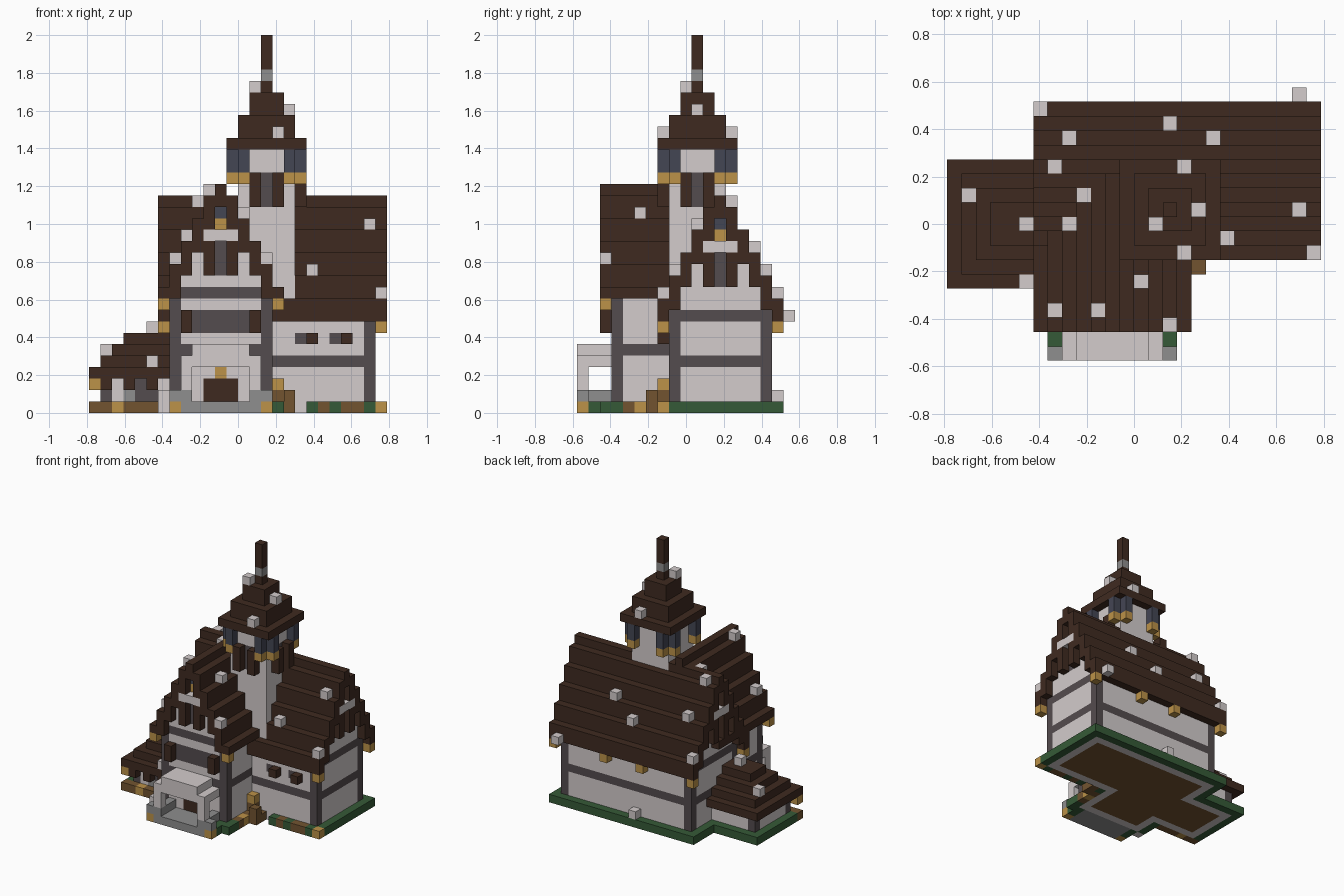
import bpy
import bmesh
from mathutils import Vector

default_cube = bpy.data.objects.get("Cube")
if default_cube:
    bpy.data.objects.remove(default_cube, do_unlink=True)

UNIT = 2 / 33
ORIGIN = Vector((13, 9.5, 0))
PALETTE = {
    "roof_brown": (63, 42, 32), "plaster": (211, 204, 204),
    "dark_timber": (84, 76, 78), "lantern_gold": (188, 146, 72),
    "moss_green": (53, 90, 55), "stone_grey": (142, 142, 142),
    "slate_blue": (68, 70, 84), "planks_tan": (114, 84, 48),
}
cells = {}


def make_material(name, rgb):
    """One flat colour, converted to linear values."""
    colour = [((c / 255 + 0.055) / 1.055) ** 2.4 for c in rgb] + [1]
    mat = bpy.data.materials.new(name)
    mat.use_nodes = True
    mat.diffuse_color = colour
    shader = mat.node_tree.nodes["Principled BSDF"]
    shader.inputs["Base Color"].default_value = colour
    shader.inputs["Roughness"].default_value = 0.9
    return mat


def box(part, colour, xs, ys, zs):
    """Fill a block of unit cells; an int means a single cell."""
    spans = [range(s, s + 1) if isinstance(s, int) else range(*s) for s in (xs, ys, zs)]
    for x in spans[0]:
        for y in spans[1]:
            for z in spans[2]:
                cells[x, y, z] = (part, colour)


def grow(span, amount):
    return (span[0] - amount, span[1] + amount)


def walls(part, xs, ys, top, band):
    """Plaster block with timber corner posts and a band."""
    box(part, "plaster", xs, ys, (1, top))
    box(part, "dark_timber", xs, ys, band)
    for x in (xs[0], xs[1] - 1):
        for y in (ys[0], ys[1] - 1):
            box(part, "dark_timber", x, y, (1, top))


def roof_top(base, step):
    return base + 2 + 2 * step - (step == 5)


def roof_slope(part, put, length, base, low):
    """Stepped pitched roof, eleven cells across."""
    for u in range(11):
        put(part, "roof_brown", u, length, (low, roof_top(base, min(u, 10 - u))))


def gable(part, put, wall, end, base, low):
    """Timbered gable wall behind an overhanging roof edge with struts."""
    for u in range(11):
        step = min(u, 10 - u)
        edge = max(low, base + 2 * step - 1)
        put(part, "roof_brown", u, end, (edge, roof_top(base, step)))
        if step:
            put(part, "plaster", u, wall, (base, base + 2 * step))
        if step == 1:
            put(part, "dark_timber", u, wall, (base, base + 1))
        if step == 4:
            put(part, "roof_brown", u, end, (base + 3, base + 6))
    put(part, "dark_timber", 5, wall, (base + 3, base + 6))
    put(part, "plaster", (4, 7), end, base + 6)
    put(part, "lantern_gold", 5, wall, base + 7)
    put(part, "slate_blue", 5, wall, base + 8)


def put_main(part, colour, u, d, zs):
    us = (u + 7, u + 8) if isinstance(u, int) else (u[0] + 7, u[1] + 7)
    box(part, colour, d, us, zs)


def put_front(part, colour, u, d, zs):
    us = (u + 6, u + 7) if isinstance(u, int) else (u[0] + 6, u[1] + 6)
    box(part, colour, us, d, zs)


# Foundation: moss border, pale footing, plank floor
footprints = [((6, 26), (7, 18)), ((6, 17), (2, 13)), ((0, 13), (5, 14))]
for inset, colour in enumerate(("moss_green", "plaster", "planks_tan")):
    for xs, ys in footprints:
        box("foundation", colour, grow(xs, -inset), grow(ys, -inset), 0)
del cells[18, 7, 0]

# Side annex with a hipped roof
box("annex_walls", "plaster", (1, 8), (6, 13), (1, 3))
for x in (1, 4, 5):
    box("annex_walls", "dark_timber", x, 6, (1, 3))
box("annex_walls", "dark_timber", 1, 12, (1, 3))
box("annex_walls", "stone_grey", 3, 6, (1, 3))
for x in (1, 3, 5):
    box("annex_struts", "roof_brown", x, 5, 2)
for step in range(4):
    box("annex_roof", "roof_brown", (step, 8), (5 + step, 14 - step), 3 + step)
box("annex_brackets", "lantern_gold", 0, 5, 2)

# Main hall
HALL_Y = (8, 17)
walls("hall_walls", (7, 25), HALL_Y, 8, 4)
roof_slope("hall_roof", put_main, (7, 25), 8, 8)
for wall, end in ((7, 6), (24, 25)):
    gable("hall_gable", put_main, wall, end, 8, 8)
    box("hall_walls", "dark_timber", wall, HALL_Y, 8)
for x in (6, 25):
    for y in (7, 17):
        box("hall_brackets", "lantern_gold", x, y, 7)
for x in (13, 18):
    box("hall_brackets", "lantern_gold", x, 17, 7)
for x in (18, 21):
    box("hall_windows", "dark_timber", x, 8, 6)
    box("hall_shutters", "roof_brown", x + 1, 7, 6)

# Front wing
walls("wing_walls", (7, 16), (3, 9), 10, 5)
roof_slope("wing_roof", put_front, (3, 13), 9, 10)
gable("wing_gable", put_front, 3, 2, 9, 10)
box("wing_walls", "dark_timber", (8, 15), 3, 10)
box("wing_windows", "dark_timber", (9, 14), 3, (7, 9))
for x in (8, 14):
    box("wing_shutters", "roof_brown", x, 2, (7, 9))
for x in (6, 16):
    box("wing_brackets", "lantern_gold", x, 2, 9)
box("front_door", "roof_brown", (10, 13), 3, (1, 3))
box("door_lamp", "lantern_gold", 11, 3, 3)

# Porch
box("porch_floor", "stone_grey", (8, 15), (0, 3), 0)
for edge, post in ((7, 8), (15, 14)):
    box("porch_floor", "lantern_gold", edge, 0, 0)
    box("porch_floor", "moss_green", edge, (1, 3), 0)
    box("porch_rail", "stone_grey", edge, 0, 1)
    box("porch_rail", "stone_grey", post, (0, 3), 1)
    box("porch_posts", "plaster", post, 0, (2, 4))
box("porch_roof", "plaster", (8, 15), (0, 3), 4)
box("porch_roof", "plaster", (9, 14), (0, 3), 5)

# Tower
TOWER_X, TOWER_Y = (13, 18), (8, 13)
box("tower_walls", "plaster", TOWER_X, TOWER_Y, (9, 23))
box("tower_windows", "dark_timber", 15, 8, (18, 21))
box("tower_windows", "dark_timber", 17, 10, (18, 21))
for hand in (-1, 1):
    box("tower_shutters", "roof_brown", 15 + hand, 7, (18, 21))
    box("tower_shutters", "roof_brown", 18, 10 + hand, (18, 21))
    for side in (-1, 1):
        # paired lantern columns around each corner
        for dx, dy in ((3 * side, 2 * hand), (2 * side, 3 * hand)):
            box("tower_columns", "slate_blue", 15 + dx, 10 + dy, (21, 23))
            box("tower_columns", "lantern_gold", 15 + dx, 10 + dy, 20)
for inset, zs in enumerate((23, (24, 26), (26, 28))):
    box("tower_roof", "roof_brown", grow(TOWER_X, 1 - inset), grow(TOWER_Y, 1 - inset), zs)
box("spire", "roof_brown", 15, 10, (28, 33))
box("spire", "stone_grey", 15, 10, 29)

# Pale blocks scattered on the roofs and ground
for x, y, z in ((24, 18, 8), (6, 17, 10), (8, 15, 14), (15, 16, 12), (18, 15, 14),
                (7, 13, 18), (16, 13, 24), (17, 10, 26), (14, 9, 28), (16, 7, 24),
                (9, 11, 18), (8, 9, 15), (7, 3, 13), (10, 3, 19), (13, 5, 17),
                (15, 2, 13), (19, 8, 12), (25, 7, 10), (24, 10, 16), (1, 11, 5),
                (5, 9, 7), (5, 5, 4), (14, 17, 1), (6, 2, 0), (6, 2, 1)):
    box("pale_blocks", "plaster", x, y, z)

# Garden crates and lamps along the front
box("garden_crates", "planks_tan", (0, 6), 5, 0)
box("garden_crates", "planks_tan", 16, (4, 7), 0)
box("garden_crates", "planks_tan", 17, 6, (0, 2))
box("garden_crates", "planks_tan", 16, 7, 1)
for x in (17, 20, 22, 23):
    box("garden_crates", "planks_tan", x, 7, 0)
for x, y, z in ((2, 5, 0), (16, 7, 2), (16, 5, 0), (25, 7, 0)):
    box("garden_lamps", "lantern_gold", x, y, z)

# Turn the cells of each part into an object with only its outer faces
materials = {name: make_material(name, rgb) for name, rgb in PALETTE.items()}
SIDES = [Vector([s if a == axis else 0 for a in range(3)]) for axis in range(3) for s in (-1, 1)]


def build_part(part):
    mesh = bpy.data.meshes.new(part)
    obj = bpy.data.objects.new(part, mesh)
    bpy.context.collection.objects.link(obj)
    colours = sorted({c for p, c in cells.values() if p == part})
    for colour in colours:
        mesh.materials.append(materials[colour])
    bm = bmesh.new()
    for cell, (owner, colour) in cells.items():
        if owner != part:
            continue
        centre = Vector(cell) + Vector((0.5, 0.5, 0.5)) - ORIGIN
        for n in SIDES:
            if tuple(int(a + b) for a, b in zip(cell, n)) in cells:
                continue
            u = Vector((n.y, n.z, n.x))
            v = n.cross(u)
            corners = [u + v, v - u, -u - v, u - v]
            verts = [bm.verts.new((centre + (n + c) / 2) * UNIT) for c in corners]
            bm.faces.new(verts).material_index = colours.index(colour)
    bmesh.ops.remove_doubles(bm, verts=bm.verts[:], dist=UNIT / 100)
    bm.to_mesh(mesh)
    bm.free()


for part_name in sorted({p for p, c in cells.values()}):
    build_part(part_name)
